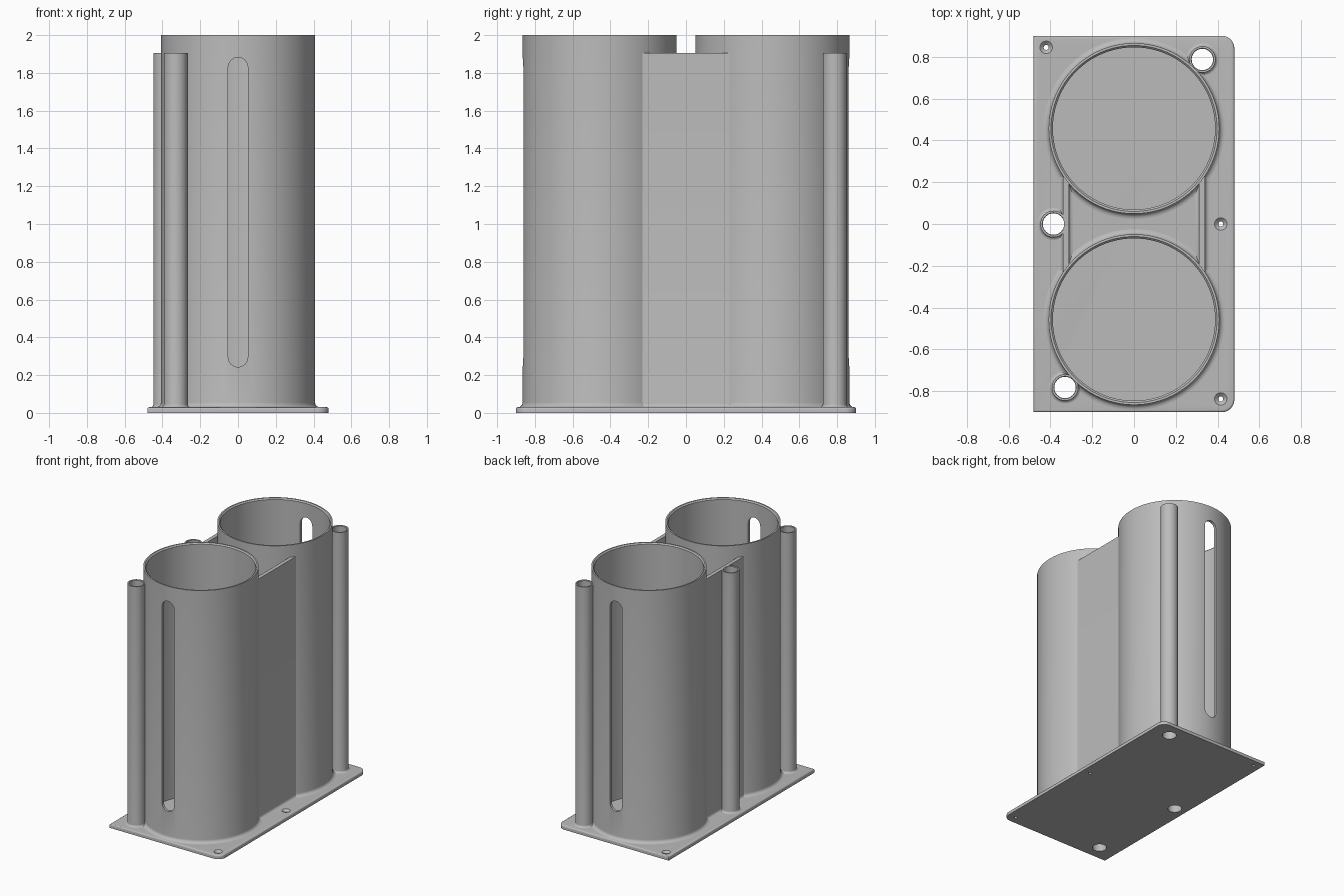
import bpy, bmesh
from math import sin, cos, pi, radians

if "Cube" in bpy.data.objects:
    bpy.data.objects.remove(bpy.data.objects["Cube"], do_unlink=True)

grey = bpy.data.materials.new("plain grey")
GREY = (0.5, 0.5, 0.5, 1)
grey.use_nodes = True
grey.diffuse_color = GREY
grey.node_tree.nodes["Principled BSDF"].inputs["Base Color"].default_value = GREY

PLATE_TOP = 0.03
TUBE_TOP = 1.905
CUP_Y = 0.457
TUBES = [(0.327, 0.787), (-0.385, 0), (-0.33, -0.782)]
SCREWS = [(-0.42, 0.845), (0.415, 0), (0.415, -0.837)]


def finish(name, bm):
    bmesh.ops.recalc_face_normals(bm, faces=bm.faces)
    mesh = bpy.data.meshes.new(name)
    bm.to_mesh(mesh)
    bm.free()
    mesh.materials.append(grey)
    obj = bpy.data.objects.new(name, mesh)
    bpy.context.collection.objects.link(obj)
    return obj


def loft(bm, layers, closed=False):
    """Skin a stack of equal-length point loops, capped or joined end to end."""
    loops = [[bm.verts.new(p) for p in layer] for layer in layers]
    pairs = list(zip(loops, loops[1:]))
    if closed:
        pairs.append((loops[-1], loops[0]))
    else:
        bm.faces.new(loops[0])
        bm.faces.new(loops[-1])
    for a, b in pairs:
        for i in range(len(a)):
            j = (i + 1) % len(a)
            bm.faces.new((a[i], a[j], b[j], b[i]))


def circle(x, y, r, z, n):
    return [(x + r * cos(2 * pi * i / n), y + r * sin(2 * pi * i / n), z) for i in range(n)]


def fillet(size):
    """Offsets and heights of a concave quarter round standing on the plate."""
    steps = [i * pi / 10 for i in range(6)]
    return [(size * (1 - sin(a)), PLATE_TOP + size * (1 - cos(a))) for a in steps]


def pipe(name, x, y, outer, inner, top, size, lip, n):
    profile = [(inner, 0.01), (outer + size, 0.01)]
    profile += [(outer + d, z) for d, z in fillet(size)]
    profile += [(outer, top), (inner + lip, top), (inner, top - lip)]
    bm = bmesh.new()
    loft(bm, [circle(x, y, r, z, n) for r, z in profile], closed=True)
    return finish(name, bm)


# Cutters: tube bores, countersunk screw holes and the two long slots
bm = bmesh.new()
for x, y in TUBES:
    loft(bm, [circle(x, y, 0.051, z, 48) for z in (-0.1, 2.1)])
for x, y in SCREWS:
    loft(bm, [circle(x, y, r, z, 32) for r, z in
              ((0.012, -0.1), (0.012, 0.014), (0.03, PLATE_TOP), (0.03, 0.1))])
drills = finish("hole_cutter", bm)

bm = bmesh.new()
for side in (-1, 1):
    outline = []
    for centre, start in ((1.83, 0), (0.295, pi)):
        for i in range(13):
            a = start + i * pi / 12
            outline.append((0.052 * cos(a), centre + 0.052 * sin(a)))
    loft(bm, [[(x, side * y, z) for x, z in outline] for y in (0.7, 1.0)])
slots = finish("slot_cutter", bm)

# Base plate: rounded corners on the +x side, softened top edge
def plate_outline(inset, z):
    w, d, r = 0.48 - inset, 0.9 - inset, 0.06 - inset
    pts = [(-w, d, z), (-w, -d, z)]
    for cy, start in ((-d + r, -90), (d - r, 0)):
        for i in range(10):
            a = radians(start + i * 10)
            pts.append((w - r + r * cos(a), cy + r * sin(a), z))
    return pts


bm = bmesh.new()
EDGE = 0.01
layers = [plate_outline(0, 0)]
for i in range(5):
    a = i * pi / 8
    layers.append(plate_outline(EDGE * (1 - cos(a)), PLATE_TOP - EDGE * (1 - sin(a))))
loft(bm, layers)
parts = [(finish("base_plate", bm), [drills])]

# Two large open cups with a slot facing outwards
for name, y in (("front_cup", -CUP_Y), ("back_cup", CUP_Y)):
    cup = pipe(name, 0, y, 0.408, 0.388, 2.0, 0.025, 0.009, 128)
    parts.append((cup, [drills, slots]))

# Three slim tubes running through the plate
for name, (x, y) in zip(("back_tube", "side_tube", "front_tube"), TUBES):
    parts.append((pipe(name, x, y, 0.063, 0.045, TUBE_TOP, 0.015, 0.009, 48), [drills]))

# Flat webs joining the cups, flared where they meet the plate
for name, side in (("left_web", 1), ("right_web", -1)):
    bm = bmesh.new()
    layers = []
    for d, z in [(0.02, 0.01)] + fillet(0.02) + [(0, TUBE_TOP)]:
        a, b = 0.311 - d, 0.34 + d
        layers.append([(side * x, y, z) for x, y in
                       ((a, -0.2), (b, -0.24), (b, 0.24), (a, 0.2))])
    loft(bm, layers)
    parts.append((finish(name, bm), [drills]))

# Cut the openings, bake them in and shade
for obj, cutters in parts:
    for cutter in cutters:
        mod = obj.modifiers.new("cut", "BOOLEAN")
        mod.operation = "DIFFERENCE"
        mod.solver = "EXACT"
        mod.object = cutter
    depsgraph = bpy.context.evaluated_depsgraph_get()
    baked = bpy.data.meshes.new_from_object(obj.evaluated_get(depsgraph))
    obj.modifiers.clear()
    obj.data = baked
    bpy.ops.object.select_all(action="DESELECT")
    obj.select_set(True)
    bpy.context.view_layer.objects.active = obj
    bpy.ops.object.shade_smooth_by_angle(angle=radians(30))

for cutter in (drills, slots):
    bpy.data.objects.remove(cutter, do_unlink=True)
